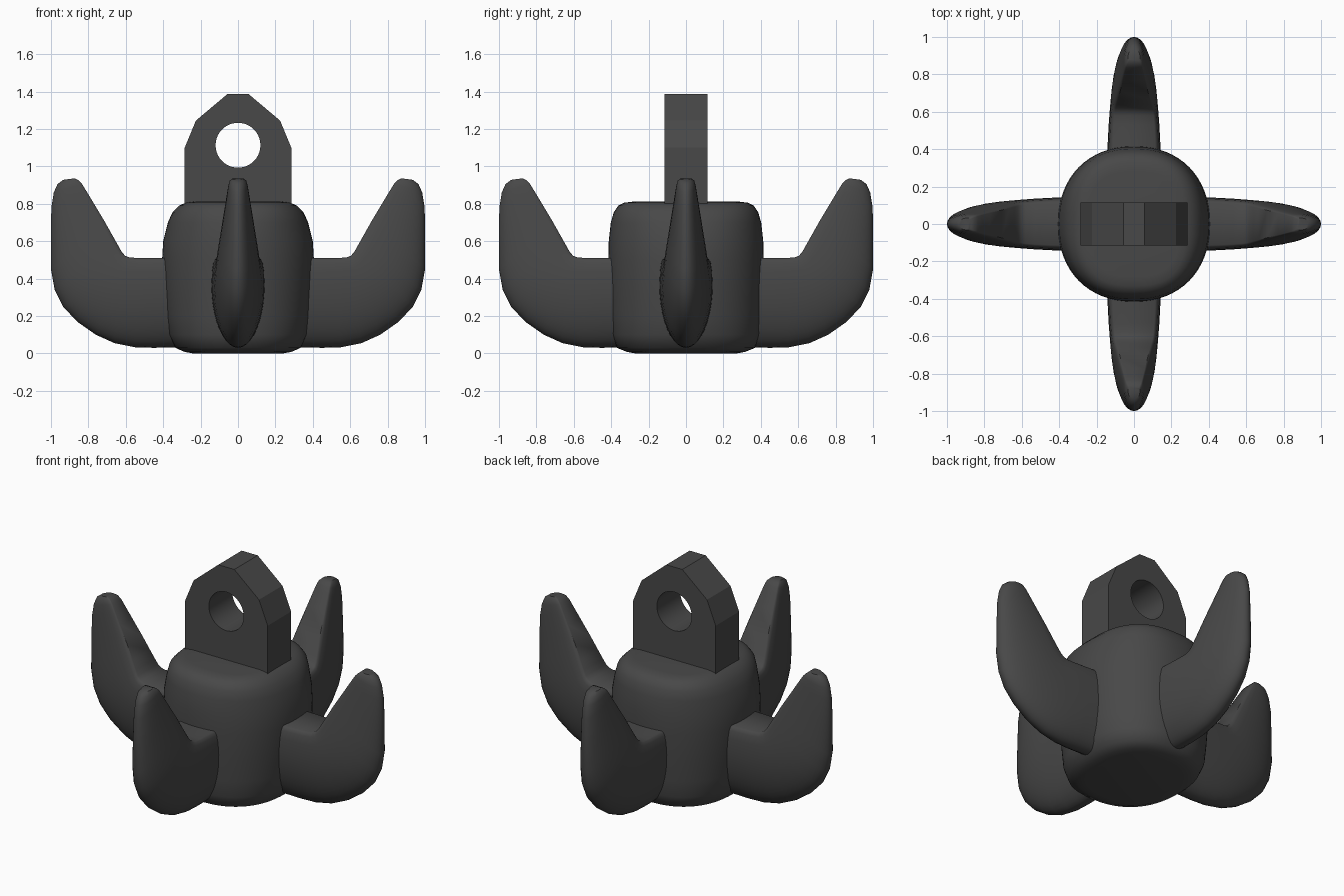
import bpy, bmesh, math

if "Cube" in bpy.data.objects:
    bpy.data.objects.remove(bpy.data.objects["Cube"])

mat = bpy.data.materials.new("dark grey iron")
mat.diffuse_color = (0.065, 0.065, 0.065, 1)
mat.use_nodes = True
mat.node_tree.nodes["Principled BSDF"].inputs["Base Color"].default_value = mat.diffuse_color


def finish(ob, angle):
    ob.data.materials.clear()
    ob.data.materials.append(mat)
    bpy.ops.object.select_all(action='DESELECT')
    ob.select_set(True)
    bpy.context.view_layer.objects.active = ob
    bpy.ops.object.shade_smooth_by_angle(angle=math.radians(angle))


def loft(name, rings, angle):
    """Skin closed rings of points and cap both ends."""
    bm = bmesh.new()
    loops = [[bm.verts.new(p) for p in r] for r in rings]
    n = len(loops[0])
    for a, b in zip(loops, loops[1:]):
        for i in range(n):
            j = (i + 1) % n
            bm.faces.new((a[i], a[j], b[j], b[i]))
    bm.faces.new(loops[0])
    bm.faces.new(loops[-1])
    bmesh.ops.recalc_face_normals(bm, faces=bm.faces)
    me = bpy.data.meshes.new(name)
    bm.to_mesh(me)
    bm.free()
    ob = bpy.data.objects.new(name, me)
    bpy.context.collection.objects.link(ob)
    finish(ob, angle)
    return ob


# Hub: rounded barrel (height, x radius, y radius, squareness)
def sup(t, p):
    return math.copysign(abs(t) ** (2 / p), t)


hub = [(0, .24, .27, 2.5), (.008, .285, .315, 2.5), (.03, .335, .37, 2.4), (.1, .37, .395, 2.3),
       (.2, .388, .405, 2.2), (.35, .40, .411, 2.2), (.5, .406, .415, 2.2), (.6, .40, .413, 2.2),
       (.7, .375, .402, 2.3), (.755, .35, .386, 2.5), (.79, .315, .362, 2.6),
       (.806, .28, .33, 2.8), (.812, .24, .28, 3)]
N = 64
loft("hub", [[(rx * sup(math.cos(2 * math.pi * i / N), p), ry * sup(math.sin(2 * math.pi * i / N), p), z)
              for i in range(N)] for z, rx, ry, p in hub], 50)

# Flukes: sections from inner edge to outer edge (inner r, z, outer r, z, half width)
secs = [(.25, .51, .25, .035, .146), (.45, .51, .45, .03, .14), (.53, .51, .55, .033, .135),
        (.58, .513, .66, .055, .13), (.603, .522, .76, .10, .126), (.62, .54, .86, .17, .121),
        (.637, .57, .935, .25, .115), (.665, .62, .98, .34, .106), (.71, .70, 1, .45, .092),
        (.77, .80, 1, .64, .073), (.815, .875, .998, .78, .059), (.835, .908, .985, .86, .052),
        (.853, .927, .965, .905, .045), (.875, .936, .935, .928, .032)]
half = [(0, .8), (.015, .87), (.05, .93), (.15, .98)]
half += [(.3 + .7 * math.sin(k * math.pi / 20), math.cos(k * math.pi / 20)) for k in range(10)]


def fluke_ring(ri, zi, ro, zo, w):
    side = [(ri + (ro - ri) * u, w * v, zi + (zo - zi) * u) for u, v in half]
    return side + [(ro, 0, zo)] + [(x, -y, z) for x, y, z in reversed(side)]


for k, label in enumerate(("right", "back", "left", "front")):
    ob = loft("fluke_" + label, [fluke_ring(*s) for s in secs], 40)
    ob.rotation_euler.z = k * math.pi / 2

# Lug: extruded faceted plate with a round eye
curve = bpy.data.curves.new("lug", 'CURVE')
curve.dimensions = '2D'
curve.fill_mode = 'BOTH'
curve.extrude = .115
right = [(.285, .6), (.285, 1.1), (.225, 1.245), (.055, 1.388)]
outline = right + [(-x, z) for x, z in reversed(right)]
eye = [(.12 * math.cos(i * math.pi / 20), 1.113 + .12 * math.sin(i * math.pi / 20)) for i in range(40)]
for pts in (outline, eye):
    s = curve.splines.new('POLY')
    s.points.add(len(pts) - 1)
    for p, (x, z) in zip(s.points, pts):
        p.co = (x, z, 0, 1)
    s.use_cyclic_u = True
lug = bpy.data.objects.new("lug", curve)
bpy.context.collection.objects.link(lug)
lug.rotation_euler.x = math.pi / 2
bpy.ops.object.select_all(action='DESELECT')
lug.select_set(True)
bpy.context.view_layer.objects.active = lug
bpy.ops.object.convert(target='MESH')
lug = bpy.context.view_layer.objects.active
bm = bmesh.new()
bm.from_mesh(lug.data)
bmesh.ops.remove_doubles(bm, verts=bm.verts, dist=.0005)
bmesh.ops.recalc_face_normals(bm, faces=bm.faces)
bm.to_mesh(lug.data)
bm.free()
finish(lug, 15)
